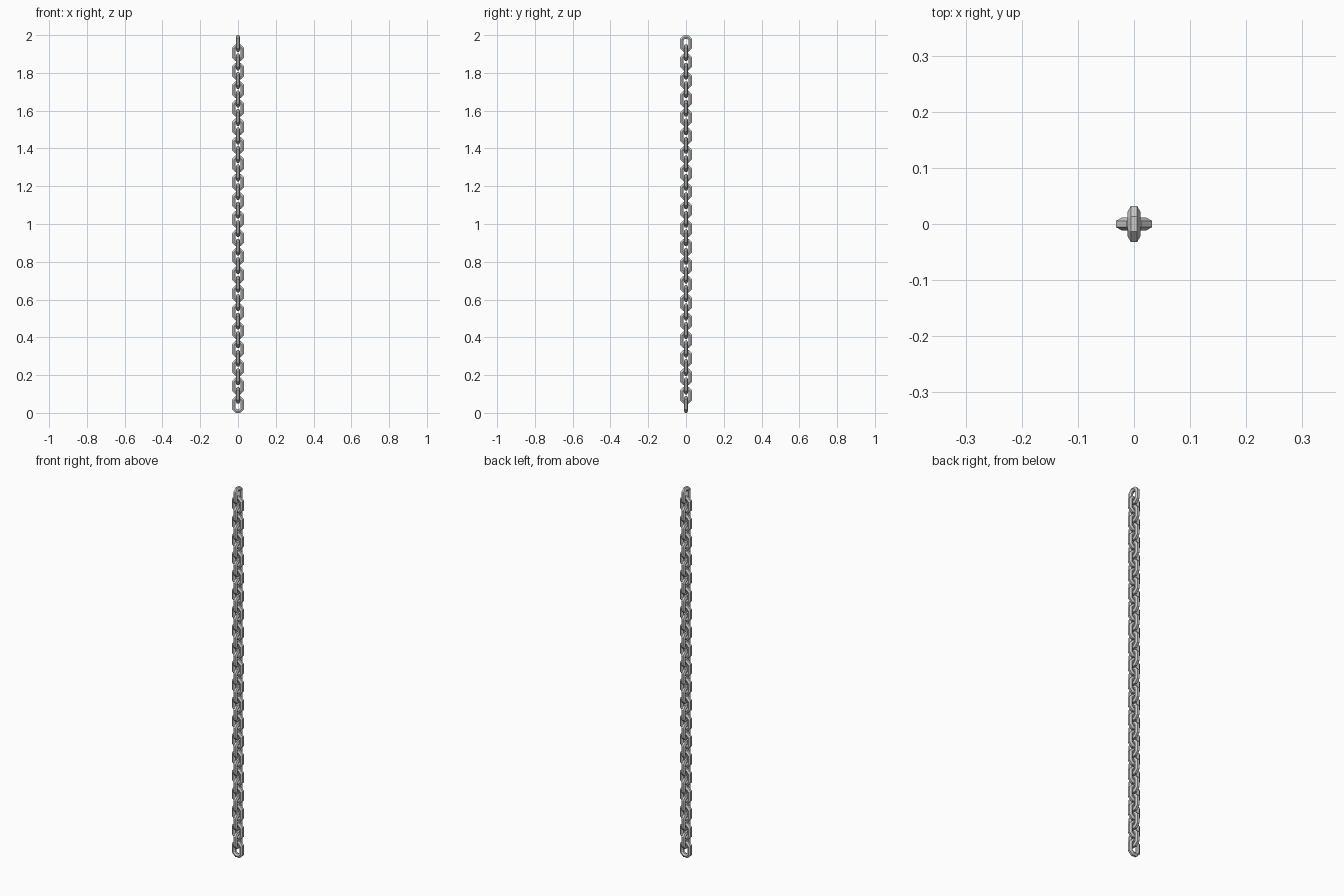
import bpy, bmesh, math

if "Cube" in bpy.data.objects:
    bpy.data.objects.remove(bpy.data.objects["Cube"])

COUNT = 40            # interlocked links
HALF_W = 0.032        # half outer width of a link
WIRE_R = 0.0113       # hexagonal wire radius
T = WIRE_R * math.sqrt(3)          # wire size in the plane of the link
PITCH = (2 - 2 * T) / COUNT        # each link hangs in the one above
HALF_L = PITCH / 2 + T             # half outer length
HT = T / 2

# Centre line of one quarter: (across, up, mitre angle), an elongated octagon
cx = HALF_W - HT
cz = HALF_L - HT
quarter = [(cx, cz - 0.0128, 22.5), (cx - 0.0128, cz, 67.5)]
path = []
for x, z, a in quarter:
    path.append((x, z, a))
for x, z, a in reversed(quarter):
    path.append((-x, z, 180 - a))
for x, z, a in quarter:
    path.append((-x, -z, 180 + a))
for x, z, a in reversed(quarter):
    path.append((x, -z, 360 - a))
MITRE = 1 / math.cos(math.radians(22.5))


def link_mesh():
    bm = bmesh.new()
    rings = []
    for x, z, a in path:
        a = math.radians(a)
        ring = []
        for k in range(6):
            # hexagon with flat faces on the outside and inside of the link
            b = math.radians(30 + 60 * k)
            off = math.cos(b) * WIRE_R * MITRE
            ring.append(bm.verts.new((x + off * math.cos(a),
                                      math.sin(b) * WIRE_R,
                                      z + off * math.sin(a))))
        rings.append(ring)
    n = len(rings)
    for i in range(n):
        r0, r1 = rings[i], rings[(i + 1) % n]
        for k in range(6):
            j = (k + 1) % 6
            bm.faces.new((r0[k], r0[j], r1[j], r1[k]))
    bmesh.ops.recalc_face_normals(bm, faces=bm.faces)
    me = bpy.data.meshes.new("chain_link")
    bm.to_mesh(me)
    bm.free()
    return me


# Chain: alternate links turned a quarter turn
mesh = link_mesh()
for i in range(COUNT):
    ob = bpy.data.objects.new(f"chain_link_{i + 1:02d}", mesh)
    ob.location = (0, 0, HALF_L + i * PITCH)
    ob.rotation_euler = (0, 0, math.pi / 2 * (i % 2))
    bpy.context.collection.objects.link(ob)
